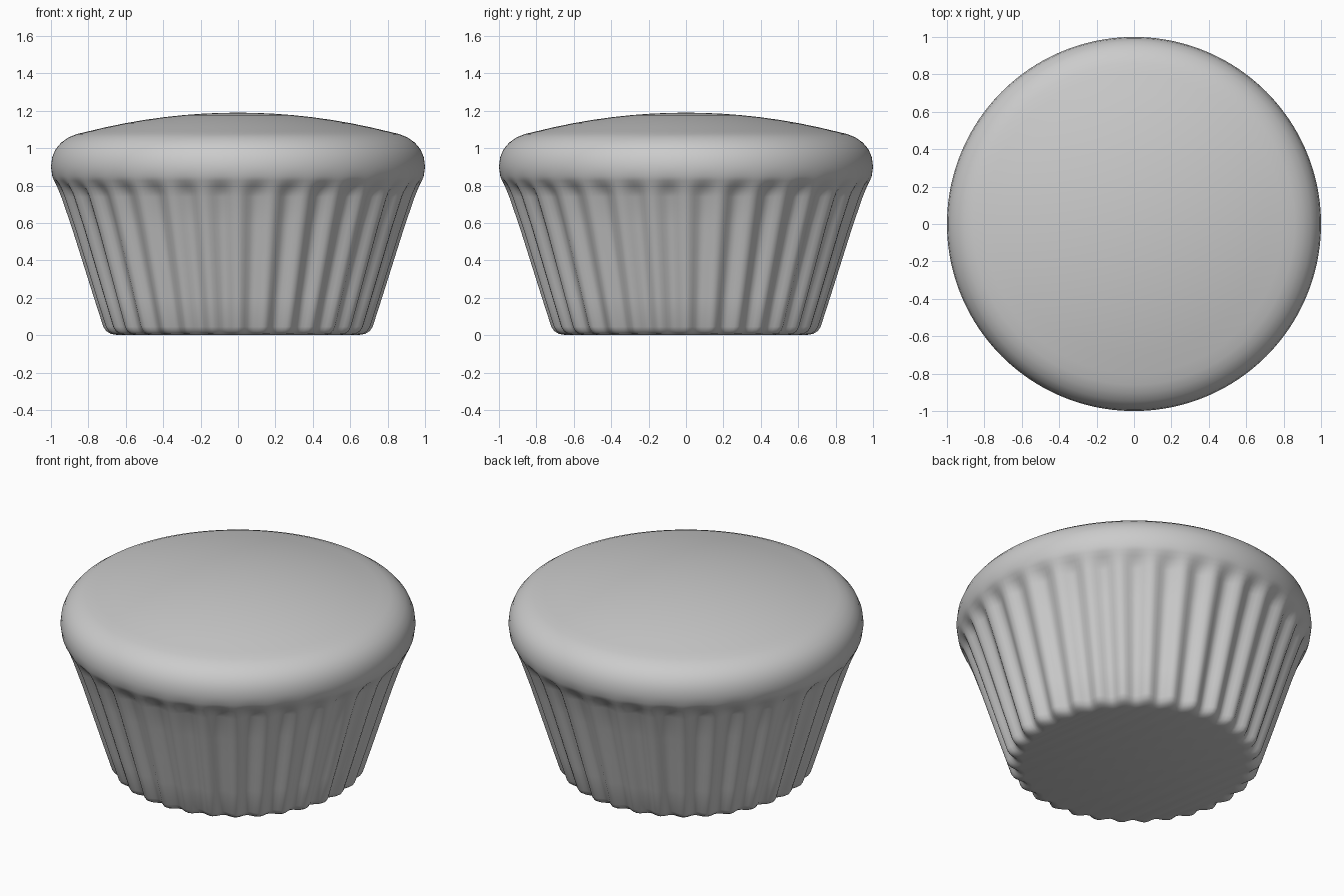
import bpy, bmesh, math

old = bpy.data.objects.get("Cube")
if old:
    bpy.data.objects.remove(old)

FLUTES, STEPS = 32, 8
SEGMENTS = FLUTES * STEPS


def make_material(name, value):
    mat = bpy.data.materials.new(name)
    mat.use_nodes = True
    colour = (value, value, value, 1)
    mat.diffuse_color = colour
    mat.node_tree.nodes["Principled BSDF"].inputs["Base Color"].default_value = colour
    return mat


def lathe(name, profile, mat):
    """Spin (radius, height, flute depth) rings, pleating each by its depth."""
    bm = bmesh.new()
    rings = []
    for radius, z, depth in profile:
        ring = []
        for i in range(SEGMENTS):
            a = math.tau * i / SEGMENTS
            r = radius - depth * (1 - math.cos(FLUTES * a)) / 2
            ring.append(bm.verts.new((r * math.cos(a), r * math.sin(a), z)))
        rings.append(ring)
    for low, high in zip(rings, rings[1:]):
        for i in range(SEGMENTS):
            j = (i + 1) % SEGMENTS
            bm.faces.new((low[i], low[j], high[j], high[i]))
    # flat base and crown fan
    bm.faces.new(rings[0][::-1])
    crown = bm.verts.new((0, 0, 1.19))
    for i in range(SEGMENTS):
        bm.faces.new((rings[-1][i], rings[-1][(i + 1) % SEGMENTS], crown))
    mesh = bpy.data.meshes.new(name)
    bm.to_mesh(mesh)
    bm.free()
    mesh.materials.append(mat)
    obj = bpy.data.objects.new(name, mesh)
    bpy.context.collection.objects.link(obj)
    bpy.context.view_layer.objects.active = obj
    obj.select_set(True)
    bpy.ops.object.shade_smooth_by_angle(angle=math.radians(50))
    return obj


# pleated cup, flaring up to the overhanging rim
cup = [(0.64, 0, 0.02), (0.68, 0.007, 0.03), (0.705, 0.022, 0.035),
       (0.72, 0.045, 0.035), (0.77, 0.2, 0.035), (0.83, 0.39, 0.035),
       (0.89, 0.58, 0.035), (0.945, 0.74, 0.035), (0.957, 0.77, 0.03),
       (0.97, 0.8, 0.016)]
# rounded rim where the pleats fade out
rim = [(0.983, 0.825, 0.004), (0.993, 0.85, 0), (1, 0.9, 0),
       (0.994, 0.95, 0), (0.975, 0.995, 0), (0.945, 1.03, 0),
       (0.905, 1.058, 0), (0.86, 1.076, 0), (0.8, 1.09, 0)]
# shallow domed top
dome = [(r, 1.19 - 0.156 * r * r, 0) for r in (0.7, 0.6, 0.5, 0.4, 0.3, 0.2, 0.1)]

lathe("muffin", cup + rim + dome, make_material("plain grey", 0.6))
